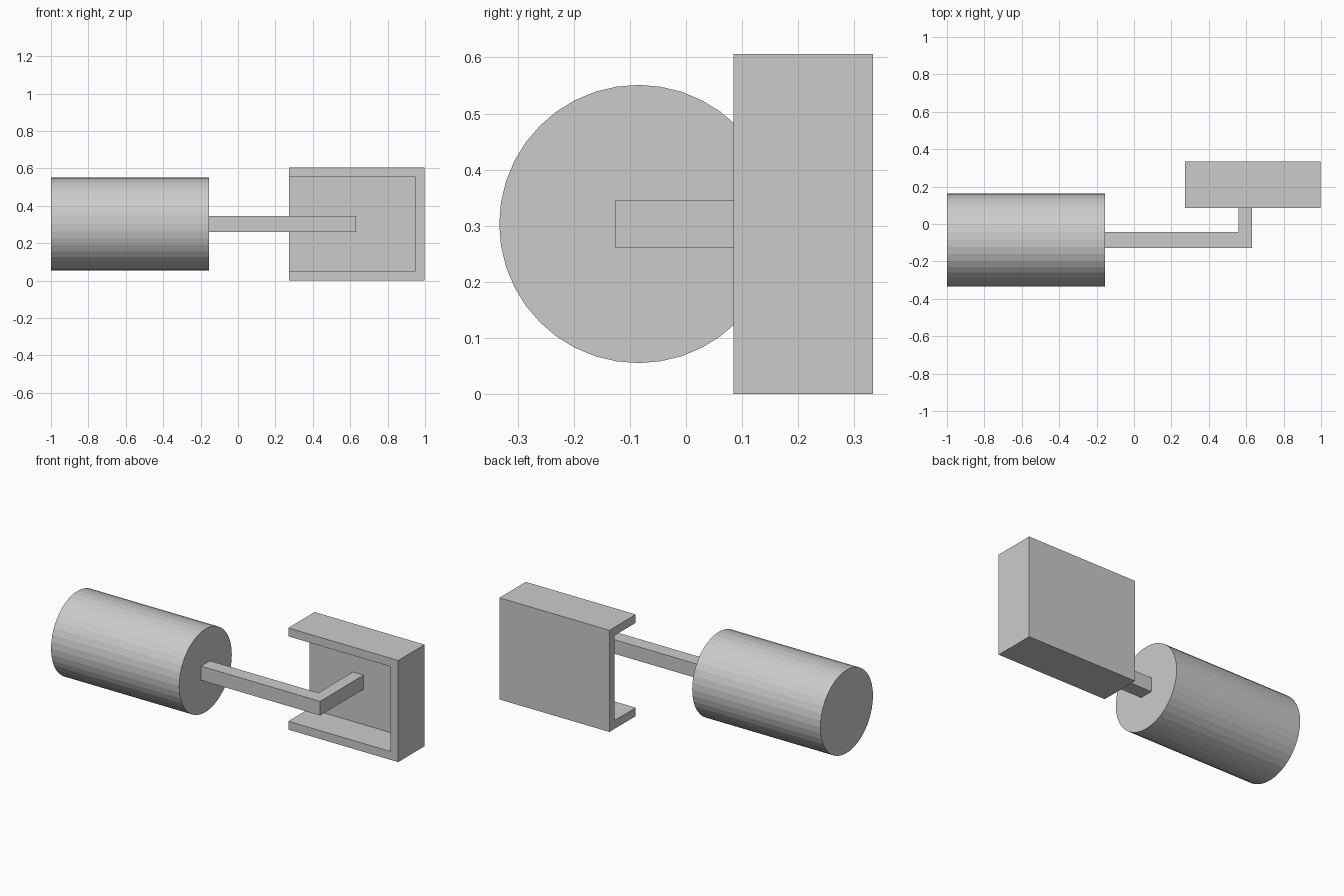
import bpy
import bmesh
from math import pi
from mathutils import Matrix, Vector

default = bpy.data.objects.get("Cube")
if default:
    bpy.data.objects.remove(default, do_unlink=True)

GREY = (0.6, 0.6, 0.6, 1)
grey = bpy.data.materials.new("plain grey")
grey.use_nodes = True
grey.diffuse_color = GREY
grey.node_tree.nodes["Principled BSDF"].inputs["Base Color"].default_value = GREY

MID_Z = 0.303


def finish(name, bm):
    bmesh.ops.recalc_face_normals(bm, faces=bm.faces)
    mesh = bpy.data.meshes.new(name)
    bm.to_mesh(mesh)
    bm.free()
    mesh.materials.append(grey)
    obj = bpy.data.objects.new(name, mesh)
    bpy.context.collection.objects.link(obj)
    return obj


def prism(name, outline, z0, z1):
    """Extrude a plan outline upwards from z0 to z1."""
    bm = bmesh.new()
    face = bm.faces.new([bm.verts.new((x, y, z0)) for x, y in outline])
    new = bmesh.ops.extrude_face_region(bm, geom=[face])["geom"]
    verts = [g for g in new if isinstance(g, bmesh.types.BMVert)]
    bmesh.ops.translate(bm, verts=verts, vec=(0, 0, z1 - z0))
    return finish(name, bm)


# Faceted roller lying along x
X0, X1 = -1.0, -0.155
bm = bmesh.new()
place = Matrix.Translation(Vector(((X0 + X1) / 2, -0.085, MID_Z))) @ Matrix.Rotation(pi / 2, 4, "Y")
bmesh.ops.create_cone(bm, cap_ends=True, segments=40, radius1=0.248,
                      radius2=0.248, depth=X1 - X0, matrix=place)
finish("roller", bm)

# Bent square arm running from the roller to the bracket's back plate
LEFT, RIGHT, FRONT, BACK, WALL = 0.272, 0.997, 0.085, 0.333, 0.05
arm = [(X1, -0.127), (0.63, -0.127), (0.63, BACK - WALL),
       (0.56, BACK - WALL), (0.56, -0.043), (X1, -0.043)]
prism("bent_arm", arm, MID_Z - 0.042, MID_Z + 0.042)

# Bracket: L-shaped back and side wall between two shelves, open front and one end
TOP = 2 * MID_Z
walls = [(LEFT, BACK - WALL), (RIGHT - WALL, BACK - WALL), (RIGHT - WALL, FRONT),
         (RIGHT, FRONT), (RIGHT, BACK), (LEFT, BACK)]
shelf = [(LEFT, FRONT), (RIGHT, FRONT), (RIGHT, BACK), (LEFT, BACK)]
prism("bracket_walls", walls, WALL, TOP - WALL)
prism("bracket_bottom", shelf, 0, WALL)
prism("bracket_top", shelf, TOP - WALL, TOP)
